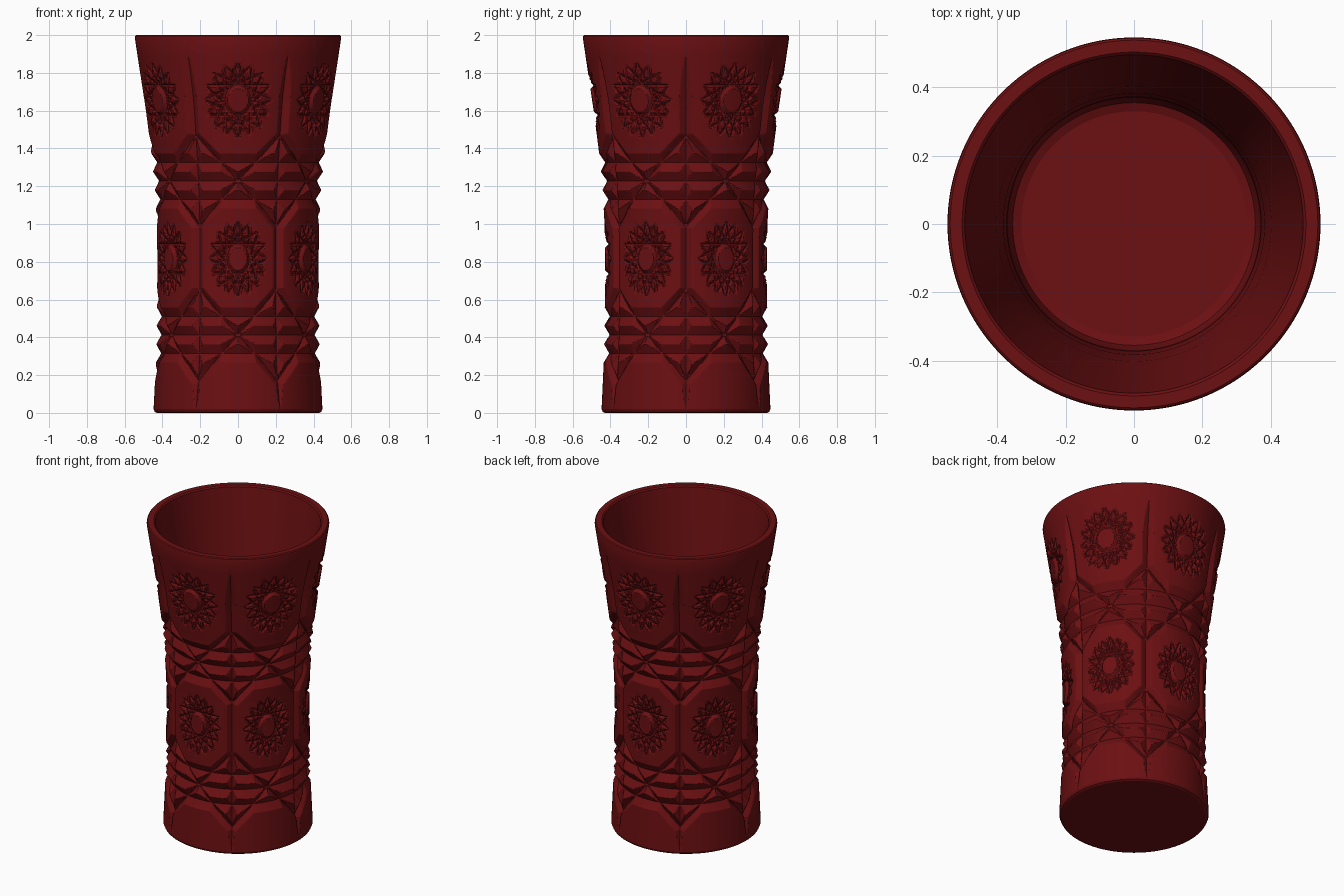
import bpy, bmesh
from math import pi, sin, cos, hypot, radians, ceil

if "Cube" in bpy.data.objects:
    bpy.data.objects.remove(bpy.data.objects["Cube"])

COLS, REPEATS = 456, 6
HALF = COLS // (2 * REPEATS)          # columns in half a panel
CELL = pi / REPEATS                   # half panel angle
STEP = 0.0067

# Outer and inner silhouettes (z, r)
OUTER = [(0, .43), (.006, .441), (.02, .447), (.28, .435), (.57, .43), (.8, .428),
         (1.0, .431), (1.2, .443), (1.4, .463), (1.6, .489), (1.985, .546), (1.995, .544), (2.0, .538)]
INNER = [(2.0, .503), (1.992, .495), (1.8, .468), (1.55, .434), (1.3, .402),
         (1.05, .382), (.8, .372), (.5, .37), (.2, .37), (.15, .355), (.14, .33)]

BANDS = [(.413, .815), (1.228, 1.655)]   # centre of ring band, centre of star above it
RING_GAP, RING_HALF, RING_DEPTH = .098, .048, .028


def radius(z):
    for (z0, r0), (z1, r1) in zip(OUTER, OUTER[1:]):
        if z <= z1:
            return r0 + (r1 - r0) * (z - z0) / (z1 - z0)
    return OUTER[-1][1]


def vee(dist, half, depth):
    return depth * max(0, 1 - abs(dist) / half)


def star_cut(u, dz):
    """16-point star of tapered wheel cuts, each chord skipping six points."""
    x, y = u / .375, dz / .205
    if hypot(x, y) > 1.02:
        return 0
    best, off, span = 0, cos(6 * pi / 16), sin(6 * pi / 16)
    for k in range(16):
        a = 2 * pi * k / 16
        d = x * cos(a) + y * sin(a) - off
        t = (y * cos(a) - x * sin(a)) / span
        if abs(t) < 1:
            f = (1 - t * t) ** .5
            best = max(best, vee(d, .085 * f + .001, .021 * f))
    return best


def depth(u, z):
    """Depth of all cuts at angle u from the panel centre."""
    s, w = u * .43, CELL * .43
    cut = 0
    # upright flute between panels, tapered at its ends
    t = (z - .96) / .93
    if abs(t) < 1:
        f = min(1, (1 - abs(t)) / .25) ** .6
        cut = vee(w - s, .03 * f + .001, .027 * f)
    for zc, zs in BANDS:
        dz = abs(z - zc)
        for i in (-1, 0, 1):                       # rings
            cut = max(cut, vee(z - zc - i * RING_GAP, RING_HALF, RING_DEPTH))
        if dz < .27:                               # crossing diagonals
            d = (s * .24 - dz * w) / hypot(.24, w)
            cut = max(cut, vee(d, .03, .03))
        cut = max(cut, star_cut(u, z - zs))
    return cut


# Row heights, landing on every ring edge
marks = {z for z, r in OUTER} | {.04, 1.89}
for zc, zs in BANDS:
    for i in (-1, 0, 1):
        c = zc + i * RING_GAP
        marks |= {c - RING_HALF, c, c + RING_HALF}
marks = sorted(marks)
rows = [marks[0]]
for a, b in zip(marks, marks[1:]):
    n = 1 if (b <= .04 or a >= 1.89) else max(1, ceil((b - a) / STEP - .3))
    rows += [a + (b - a) * (i + 1) / n for i in range(n)]

bm = bmesh.new()


def ring(z, radii):
    return [bm.verts.new((radii[c] * cos(2 * pi * c / COLS),
                          radii[c] * sin(2 * pi * c / COLS), z)) for c in range(COLS)]


# Outer cut wall: half a panel is evaluated, then mirrored around
loops = []
for z in rows:
    r = radius(z)
    half = [r - depth(CELL * i / HALF, z) for i in range(HALF + 1)]
    radii = [half[abs((c % (2 * HALF)) - HALF)] for c in range(COLS)]
    loops.append(ring(z, radii))
# Plain inner wall
for z, r in INNER:
    loops.append(ring(z, [r] * COLS))

for lo, hi in zip(loops, loops[1:]):
    for c in range(COLS):
        d = (c + 1) % COLS
        bm.faces.new((lo[c], lo[d], hi[d], hi[c]))
bm.faces.new(loops[0][::-1])       # base
bm.faces.new(loops[-1])            # inner floor

mesh = bpy.data.meshes.new("cut_glass_vase")
bm.to_mesh(mesh)
bm.free()
vase = bpy.data.objects.new("cut_glass_vase", mesh)
bpy.context.collection.objects.link(vase)

red = bpy.data.materials.new("red_glass")
red.diffuse_color = (.15, .005, .006, 1)
red.use_nodes = True
red.node_tree.nodes["Principled BSDF"].inputs["Base Color"].default_value = red.diffuse_color
mesh.materials.append(red)

bpy.context.view_layer.objects.active = vase
vase.select_set(True)
bpy.ops.object.shade_smooth_by_angle(angle=radians(20))
